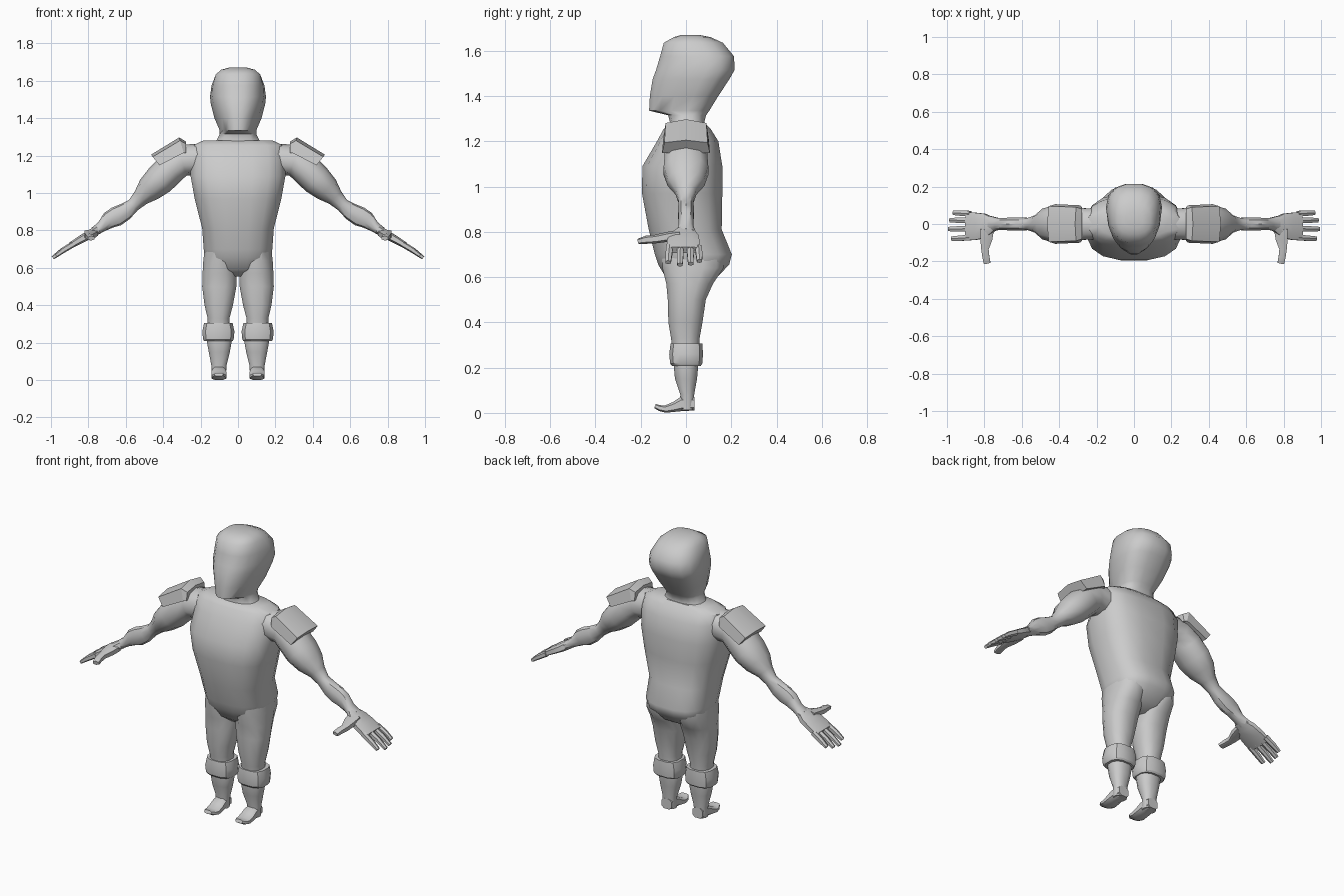
import bpy, bmesh, math
from mathutils import Vector


def loft(name, rings, mirror=False, angle=40):
    """Skin a list of equal-length point rings, cap both ends."""
    bm = bmesh.new()
    vs = [[bm.verts.new(p) for p in r] for r in rings]
    n = len(vs[0])
    for a, b in zip(vs, vs[1:]):
        for i in range(n):
            j = (i + 1) % n
            bm.faces.new((a[i], a[j], b[j], b[i]))
    bm.faces.new(vs[0][::-1])
    bm.faces.new(vs[-1])
    bmesh.ops.recalc_face_normals(bm, faces=bm.faces)
    me = bpy.data.meshes.new(name)
    bm.to_mesh(me)
    bm.free()
    ob = bpy.data.objects.new(name, me)
    bpy.context.collection.objects.link(ob)
    bpy.ops.object.select_all(action='DESELECT')
    ob.select_set(True)
    bpy.context.view_layer.objects.active = ob
    bpy.ops.object.shade_smooth_by_angle(angle=math.radians(angle))
    if mirror:
        ob.modifiers.new("Mirror", 'MIRROR')
    return ob


def se(t, p):
    """Superellipse unit point."""
    c, s = math.cos(t), math.sin(t)
    return (math.copysign(abs(c) ** (2 / p), c), math.copysign(abs(s) ** (2 / p), s))


def stack(name, secs, n=16, p=2.4, **kw):
    """Horizontal sections: z, centre x, half width, front y, back y, front taper."""
    rings = []
    for z, cx, hw, yf, yb, tp in secs:
        r = []
        for i in range(n):
            a, b = se(2 * math.pi * (i + .5) / n, p)
            r.append((cx + hw * a * (1 + tp * b), (yf + yb) / 2 + (yb - yf) / 2 * b, z))
        rings.append(r)
    return loft(name, rings, **kw)


def tube(name, pts, side=(0, 1, 0), n=10, p=2.2, **kw):
    """Sections along a path: x, y, z, half size along side, half size across it."""
    c = [Vector(q[:3]) for q in pts]
    rings = []
    for k, q in enumerate(pts):
        t = (c[min(k + 1, len(c) - 1)] - c[max(k - 1, 0)]).normalized()
        u = Vector(side)
        u = (u - t * u.dot(t)).normalized()
        v = t.cross(u)
        ring = []
        for i in range(n):
            a, b = se(2 * math.pi * (i + .5) / n, p)
            ring.append(c[k] + u * q[3] * a + v * q[4] * b)
        rings.append(ring)
    return loft(name, rings, mirror=True, **kw)


# Head with jutting chin and swept-back skull, on a short flared neck
stack("head", [
    (1.24, 0, .15, -.09, .10, 0), (1.275, 0, .12, -.07, .08, 0),
    (1.315, 0, .10, -.08, .09, 0), (1.335, 0, .092, -.165, .105, .3),
    (1.40, 0, .118, -.162, .145, .3), (1.475, 0, .14, -.15, .195, .2),
    (1.515, 0, .146, -.135, .217, .15), (1.575, 0, .14, -.117, .215, .1),
    (1.635, 0, .12, -.10, .165, 0), (1.66, 0, .09, -.055, .11, 0),
    (1.67, 0, .05, -.02, .06, 0)], p=2.5, angle=50)

# Torso, widest at the chest, with the seat pushed back
stack("torso", [
    (1.28, 0, .19, -.07, .085, 0), (1.255, 0, .245, -.10, .11, 0),
    (1.20, 0, .255, -.13, .145, 0), (1.09, 0, .257, -.195, .163, 0),
    (.97, 0, .235, -.197, .163, 0), (.81, 0, .194, -.167, .16, 0),
    (.70, 0, .186, -.14, .205, 0), (.655, 0, .18, -.125, .193, 0),
    (.59, 0, .14, -.085, .13, 0), (.555, 0, .06, -.04, .07, 0)], p=2.7)

# Legs
stack("leg", [
    (.70, .1, .08, -.11, .17, 0), (.64, .098, .09, -.108, .17, 0),
    (.57, .098, .094, -.09, .122, 0), (.50, .1, .094, -.083, .09, 0),
    (.40, .103, .078, -.08, .075, 0), (.33, .104, .06, -.068, .062, 0),
    (.27, .102, .062, -.06, .06, 0), (.21, .1, .069, -.056, .056, 0),
    (.15, .1, .058, -.05, .05, 0), (.08, .102, .042, -.026, .037, 0),
    (.012, .102, .038, -.03, .036, 0)], n=12, mirror=True)

# Shin cuffs
stack("shin_cuff", [
    (.208, .105, .078, -.063, .067, 0), (.218, .105, .084, -.072, .074, 0),
    (.26, .105, .088, -.076, .077, 0), (.306, .105, .078, -.07, .074, 0)],
    n=12, p=2.8, mirror=True, angle=30)

# Feet with upturned toes
tube("foot", [
    (.102, .037, .04, .034, .031), (.102, -.02, .039, .04, .033),
    (.102, -.05, .027, .042, .024), (.102, -.09, .017, .042, .017),
    (.102, -.115, .021, .038, .014), (.102, -.137, .03, .024, .01)],
    side=(1, 0, 0), n=8, p=3)

# Arms: bulging upper arm, thin elbow, forearm lump, wrist
tube("arm", [
    (.20, 0, 1.18, .085, .085), (.30, 0, 1.175, .09, .085),
    (.36, 0, 1.13, .098, .085), (.42, 0, 1.07, .103, .083),
    (.475, 0, 1.02, .085, .07), (.52, 0, .975, .048, .046),
    (.56, 0, .935, .034, .036), (.605, 0, .90, .036, .047),
    (.65, 0, .875, .036, .053), (.69, 0, .855, .034, .046),
    (.73, 0, .82, .034, .029), (.77, 0, .793, .045, .025)])

# Palms
tube("palm", [
    (.75, -.002, .805, .036, .025), (.79, -.008, .78, .066, .024),
    (.84, -.012, .752, .076, .022), (.895, -.012, .72, .078, .017)], n=8, p=3)

# Fingers fan slightly; the outer ones are shorter
for i, (y, length) in enumerate([(-.076, .098), (-.026, .115), (.02, .108), (.058, .09)]):
    x0, z0 = .875, .73
    tube(f"finger_{i + 1}", [
        (x0, y * .95, z0, .017, .016),
        (x0 + length * .55, y, z0 - length * .33, .016, .015),
        (x0 + length, y * 1.03, z0 - length * .66, .013, .010)], n=6, p=2.6)

# Thumbs
tube("thumb", [
    (.785, -.03, .785, .04, .022), (.79, -.08, .778, .036, .022),
    (.797, -.135, .768, .022, .019), (.792, -.175, .765, .021, .018),
    (.785, -.21, .758, .02, .012)], side=(1, 0, 0), n=6, p=2.6)

# Shoulder guards: ridged angular plates sloping down the arm
def guard(top, low, hy):
    (xt, zt), (xl, zl) = top, low
    xm, zm = xt * .8 + xl * .2, zt * .8 + zl * .2
    return [(xl, -hy, zl), (xm, -hy * .9, zm), (xt, 0, zt), (xm, hy * .9, zm), (xl, hy, zl)]


loft("shoulder_guard", [
    guard((.277, 1.275), (.277, 1.215), .088),
    guard((.315, 1.297), (.29, 1.215), .1),
    guard((.465, 1.205), (.42, 1.148), .106)], mirror=True, angle=25)
